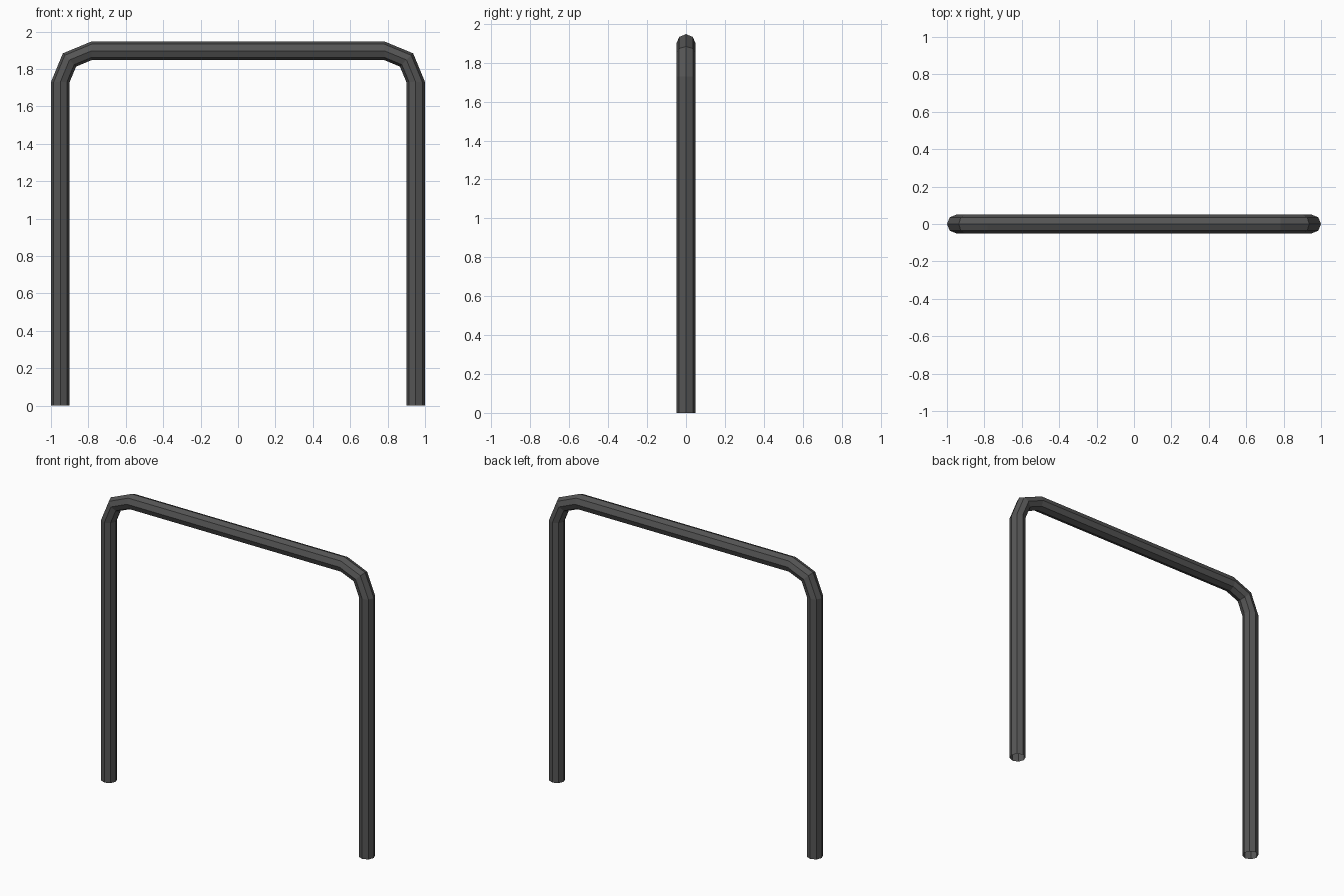
import bpy, bmesh
from math import sin, cos, pi

if "Cube" in bpy.data.objects:
    bpy.data.objects.remove(bpy.data.objects["Cube"])

R = 0.05            # tube radius
SIDES = 8
BEND = 0.167        # bend radius of the centre line
CX, CZ = 0.783, 1.73

# Centre line points with the outward direction of each ring
path = [(-0.95, 0.0, pi)]
for a in (pi, 0.75 * pi, 0.5 * pi):
    path.append((-CX + BEND * cos(a), CZ + BEND * sin(a), a))
path += [(-x, z, pi - a) for x, z, a in reversed(path)]

# Bent octagonal tube, open at both feet
bm = bmesh.new()
rings = []
for x, z, a in path:
    ring = []
    for i in range(SIDES):
        t = 2 * pi * i / SIDES
        d = R * cos(t)
        ring.append(bm.verts.new((x + d * cos(a), R * sin(t), z + d * sin(a))))
    rings.append(ring)
for r0, r1 in zip(rings, rings[1:]):
    for i in range(SIDES):
        j = (i + 1) % SIDES
        bm.faces.new((r0[i], r0[j], r1[j], r1[i]))
bmesh.ops.recalc_face_normals(bm, faces=bm.faces)

mesh = bpy.data.meshes.new("bent_tube_frame")
bm.to_mesh(mesh)
bm.free()
frame = bpy.data.objects.new("bent_tube_frame", mesh)
bpy.context.collection.objects.link(frame)

# Dark grey paint
mat = bpy.data.materials.new("dark_grey")
mat.diffuse_color = (0.09, 0.09, 0.09, 1)
mat.use_nodes = True
mat.node_tree.nodes["Principled BSDF"].inputs["Base Color"].default_value = mat.diffuse_color
mesh.materials.append(mat)
